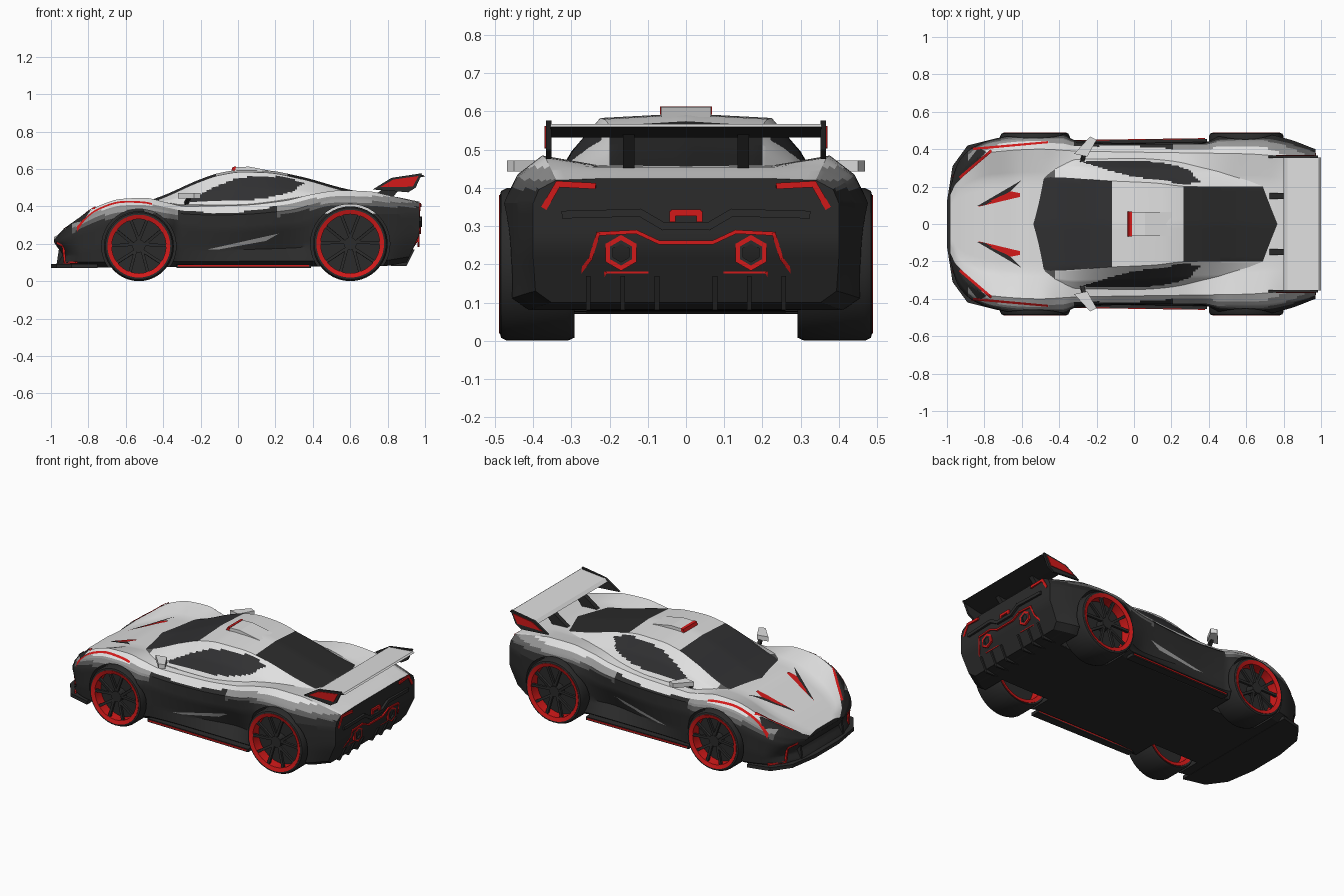
import bpy, bmesh, math
from mathutils import Vector

if "Cube" in bpy.data.objects:
    bpy.data.objects.remove(bpy.data.objects["Cube"])


def material(name, *rgb):
    m = bpy.data.materials.new(name)
    m.diffuse_color = (*rgb, 1)
    m.use_nodes = True
    m.node_tree.nodes["Principled BSDF"].inputs["Base Color"].default_value = m.diffuse_color
    return m


BLACK = material("black", .024, .024, .024)
DARK = material("dark grey", .11, .11, .11)
GREY = material("mid grey", .30, .30, .30)
WHITE = material("white", .74, .74, .74)
RED = material("red", .65, .01, .01)
GLASS = material("tinted glass", .03, .03, .032)
ALL = [BLACK, DARK, GREY, WHITE, RED, GLASS]


def make(name, verts, faces, mats, index=None, smooth=False):
    bm = bmesh.new()
    vs = [bm.verts.new(v) for v in verts]
    for n, f in enumerate(faces):
        face = bm.faces.new([vs[i] for i in f])
        face.material_index = index[n] if index else 0
    bmesh.ops.recalc_face_normals(bm, faces=bm.faces)
    me = bpy.data.meshes.new(name)
    bm.to_mesh(me)
    bm.free()
    ob = bpy.data.objects.new(name, me)
    bpy.context.collection.objects.link(ob)
    for m in mats:
        me.materials.append(m)
    if smooth:
        shade(ob)
    return ob


def shade(ob, angle=28):
    bpy.ops.object.select_all(action='DESELECT')
    ob.select_set(True)
    bpy.context.view_layer.objects.active = ob
    bpy.ops.object.shade_smooth_by_angle(angle=math.radians(angle))


def curve(*p):
    """Smooth monotone curve through (x, value) points."""
    d = [(b[1] - a[1]) / (b[0] - a[0]) for a, b in zip(p, p[1:])]
    m = [d[0]] + [2 * a * b / (a + b) if a * b > 0 else 0 for a, b in zip(d, d[1:])] + [d[-1]]

    def f(x):
        x = min(max(x, p[0][0]), p[-1][0])
        i = max(k for k in range(len(d)) if p[k][0] <= x)
        h = p[i + 1][0] - p[i][0]
        t = (x - p[i][0]) / h
        return (p[i][1] * (1 + 2 * t) * (1 - t) ** 2 + h * m[i] * t * (1 - t) ** 2
                + p[i + 1][1] * t * t * (3 - 2 * t) + h * m[i + 1] * t * t * (t - 1))
    return f


def loft(name, x0, x1, steps, half, k, rule, warp=lambda x, z: x):
    """Skin mirrored half profiles (y, z) along x; rule picks the colour of each face."""
    verts, faces, index = [], [], []
    for s in range(steps + 1):
        x = x0 + (x1 - x0) * s / steps
        key = half(x)
        pts = [(a[0] + (b[0] - a[0]) * t / k, a[1] + (b[1] - a[1]) * t / k)
               for a, b in zip(key, key[1:]) for t in range(k)] + [key[-1]]
        ring = pts + [(-y, z) for y, z in pts[-2:0:-1]]
        verts += [(warp(x, z), y, z) for y, z in ring]
    n, m = len(pts), len(ring)
    for s in range(steps):
        for i in range(m):
            f = [s * m + i, s * m + (i + 1) % m, (s + 1) * m + (i + 1) % m, (s + 1) * m + i]
            c = sum((Vector(verts[v]) for v in f), Vector()) / 4
            faces.append(f)
            index.append(rule(c.x, c.z, (i if i < n - 1 else m - 1 - i) // k))
    for o in (0, steps * m):
        for i in range(n - 1):
            f = [o + i, o + i + 1, o + (m - i - 1) % m, o + (m - i) % m]
            faces.append(list(dict.fromkeys(f)))
            index.append(0)
    return make(name, verts, faces, ALL, index, True)


def prism(name, poly, a, b, mat, axis='y', mirror=False):
    """Extrude a polygon along y (points are x, z) or z (points are x, y)."""
    verts, faces, n = [], [], len(poly)
    for sgn in ((1, -1) if mirror else (1,)):
        o = len(verts)
        for e in (a, b):
            verts += [(p, sgn * e, q) if axis == 'y' else (p, sgn * q, e) for p, q in poly]
        faces += [list(range(o, o + n)), list(range(o + n, o + 2 * n))]
        faces += [[o + i, o + (i + 1) % n, o + n + (i + 1) % n, o + n + i] for i in range(n)]
    return make(name, verts, faces, [mat])


def beams(name, path, r, mat, mirror=True):
    """Square bars along a 3D path."""
    verts, faces = [], []
    for sgn in ((1, -1) if mirror else (1,)):
        for p, q in zip(path, path[1:]):
            p, q = (Vector((v[0], sgn * v[1], v[2])) for v in (p, q))
            d = (q - p).normalized()
            u = d.cross(Vector((1, 0, 0)) if abs(d.x) < .9 else Vector((0, 1, 0))).normalized() * r
            w = d.cross(u)
            o = len(verts)
            verts += [e + v for e in (p - d * r * .5, q + d * r * .5) for v in (u + w, u - w, -u - w, w - u)]
            faces += [[o, o + 1, o + 2, o + 3], [o + 4, o + 5, o + 6, o + 7]]
            faces += [[o + i, o + (i + 1) % 4, o + 4 + (i + 1) % 4, o + 4 + i] for i in range(4)]
    return make(name, verts, faces, [mat])


def lathe(name, prof, cx, cz, sgn, mat, seg=40):
    """Spin a closed (radius, y) loop round a wheel axle."""
    n, verts, faces = len(prof), [], []
    for s in range(seg):
        a = math.tau * s / seg
        verts += [(cx + r * math.cos(a), sgn * y, cz + r * math.sin(a)) for r, y in prof]
        faces += [[s * n + i, s * n + (i + 1) % n, (s + 1) % seg * n + (i + 1) % n, (s + 1) % seg * n + i]
                  for i in range(n)]
    return make(name, verts, faces, [mat], smooth=True)


def drum(name, r, a, b, cx, cz, sgn, mat, seg=40):
    poly = [(cx + r * math.cos(math.tau * i / seg), cz + r * math.sin(math.tau * i / seg)) for i in range(seg)]
    return prism(name, poly, sgn * a, sgn * b, mat)


# Lower body: width, ridge and height curves along the car
W = curve((-.985, .20), (-.94, .33), (-.86, .41), (-.75, .455), (-.6, .478), (-.38, .483), (-.32, .45),
          (-.1, .44), (.38, .445), (.46, .47), (.7, .48), (.82, .455), (.97, .40))
WF = curve((-.985, .15), (-.9, .31), (-.75, .385), (-.5, .40), (-.3, .39), (.3, .38), (.6, .375), (.97, .34))
ZB = curve((-.985, .07), (-.3, .075), (.75, .08), (.97, .10))
ZW = curve((-.985, .20), (-.85, .26), (-.6, .33), (-.38, .31), (-.1, .28), (.3, .30), (.5, .36), (.97, .36))
ZF = curve((-.985, .22), (-.93, .275), (-.85, .335), (-.75, .40), (-.62, .44), (-.5, .445), (-.38, .42),
           (-.28, .40), (0, .405), (.25, .43), (.4, .465), (.55, .485), (.7, .48), (.8, .46), (.97, .42))
ZC = curve((-.985, .235), (-.9, .28), (-.75, .345), (-.57, .41), (-.4, .42), (0, .42), (.3, .45), (.6, .46),
           (.8, .455), (.97, .425))
SCOOP = curve((-.35, 0), (0, .03), (.25, .06), (.38, .03), (.45, 0))
PAINT = curve((-1, .25), (-.85, .33), (-.75, .375), (-.55, .41), (-.4, .40), (-.3, .375), (-.05, .365),
              (.15, .39), (.28, .415), (.4, .44), (.55, .455), (.97, .45))


def body_half(x):
    w, wf, zb, zw, zf, zc, s = (f(x) for f in (W, WF, ZB, ZW, ZF, ZC, SCOOP))
    return [(0, zb), (.88 * w, zb), (.985 * w, zb + .03), (w - s, zb + .45 * (zw - zb)), (w - .3 * s, zw),
            (.5 * (w + wf) + .015, .4 * zw + .6 * zf), (wf, zf), (.62 * wf, zc), (0, zc)]


def body_rule(x, z, seg):
    p = PAINT(x)
    if seg >= 6 or z > p:
        return 3
    if -.33 < x < .2 or x < -.88:
        return 0
    return 2 if z > p - .03 else 1 if z > p - .055 else 0


def body_warp(x, z):
    if x > .8:
        x -= (x - .8) * .4 * max(0, (.25 - z) / .15)
    elif x < -.85:
        x += (-.85 - x) * .35 * max(0, 1 - abs(z - .14) / .07)
    return x


body = loft("body", -.985, .97, 100, body_half, 5, body_rule, body_warp)

# Cabin and engine cover
ZR = curve((-.6, .395), (-.42, .45), (-.2, .545), (-.1, .578), (.02, .595), (.15, .592), (.33, .56),
           (.57, .495), (.8, .45))
WR = curve((-.6, .12), (-.45, .25), (-.12, .23), (.1, .22), (.3, .20), (.8, .20))
WB = curve((-.6, .16), (-.45, .30), (-.3, .345), (0, .35), (.2, .35), (.4, .34), (.8, .30))
WIN_TOP = curve((-.27, .43), (-.12, .505), (.03, .555), (.2, .56), (.36, .525))
WIN_LOW = curve((-.27, .425), (0, .43), (.25, .465), (.36, .525))


def cabin_half(x):
    zr, wr, wb = ZR(x), WR(x), WB(x)
    ze = zr - .012
    zl = min(.41, ze - .01)
    return [(0, .36), (wb, .36), (wb, zl), (.5 * (wb + wr) + .012, .5 * (zl + ze)), (wr, ze), (0, zr)]


def cabin_rule(x, z, seg):
    if seg == 4:
        return 5 if x < -.12 else 0 if x > .26 else 3
    if -.27 < x < .36 and WIN_LOW(x) < z < WIN_TOP(x):
        return 5
    return 1 if x < -.42 else 3


loft("cabin", -.6, .8, 110, cabin_half, 8, cabin_rule)

# Wheels, with wells cut from the body
for end, cx, r in (("front", -.53, .187), ("rear", .6, .2)):
    for side, sgn in (("left", -1), ("right", 1)):
        n = f"{end}_{side}_"
        cutter = drum("well_cutter", r + .012, .26, .6, cx, r, sgn, BLACK)
        cutter.hide_render = True
        mod = body.modifiers.new("well", 'BOOLEAN')
        mod.operation, mod.object, mod.solver = 'DIFFERENCE', cutter, 'EXACT'
        bpy.context.view_layer.objects.active = body
        bpy.ops.object.modifier_apply(modifier=mod.name)
        bpy.data.objects.remove(cutter)
        q = r - .02
        lathe(n + "tyre", [(q, .30), (r - .008, .292), (r, .31), (r, .468), (r - .008, .484), (q, .487)],
              cx, r, sgn, BLACK)
        lathe(n + "rim", [(q - .022, .482), (q + .001, .489), (q + .001, .294), (q - .022, .30)], cx, r, sgn, RED)
        drum(n + "brake_disc", q - .02, .38, .42, cx, r, sgn, BLACK)
        drum(n + "hub", .035, .41, .475, cx, r, sgn, BLACK, 12)
        for i in range(10):
            a = math.tau * (i // 2) / 5 + math.pi / 2
            b = a + (.3 if i % 2 else -.3)
            beams(n + "spoke", [(cx + .03 * math.cos(a), sgn * .465, r + .03 * math.sin(a)),
                                (cx + (q - .018) * math.cos(b), sgn * .472, r + (q - .018) * math.sin(b))],
                  .008, BLACK, False)


def body_top(x, y):
    h = body_half(x)[4:]
    for a, b in zip(h, h[1:]):
        if b[0] <= y <= a[0]:
            return a[1] + (b[1] - a[1]) * (a[0] - y) / max(a[0] - b[0], 1e-6)
    return h[0][1]


def body_side(x, z):
    h = body_half(x)[2:7]
    for a, b in zip(h, h[1:]):
        if a[1] <= z <= b[1]:
            return a[0] + (b[0] - a[0]) * (z - a[1]) / (b[1] - a[1])
    return h[0][0]


def decal(name, quad, mat, side=False, off=.005):
    """Thin panel laid on the body, on top (x, y) or on the flank (x, z), both sides."""
    verts, faces, nu, nv = [], [], 14, 4
    a, b, c, d = (Vector(p) for p in quad)
    for sgn in (1, -1):
        o = len(verts)
        for i in range(nu + 1):
            for j in range(nv + 1):
                p = a.lerp(b, i / nu).lerp(d.lerp(c, i / nu), j / nv)
                verts.append((p.x, sgn * (body_side(p.x, p.y) + off), p.y) if side
                             else (p.x, sgn * p.y, body_top(p.x, p.y) + off))
        faces += [[o + i * (nv + 1) + j, o + (i + 1) * (nv + 1) + j, o + (i + 1) * (nv + 1) + j + 1,
                   o + i * (nv + 1) + j + 1] for i in range(nu) for j in range(nv)]
    return make(name, verts, faces, [mat])


# Hood vents, headlights, fender stripes, door blades
decal("hood_vent", [(-.84, .095), (-.60, .235), (-.66, .175), (-.80, .10)], BLACK)
decal("hood_vent_trim", [(-.84, .09), (-.66, .175), (-.61, .165), (-.61, .145)], RED)
decal("headlight", [(-.965, .20), (-.79, .385), (-.83, .41), (-.97, .23)], BLACK)
decal("headlight_strip", [(-.93, .24), (-.76, .385), (-.765, .40), (-.935, .255)], RED, off=.008)
decal("fender_stripe", [(-.86, .395), (-.46, .432), (-.46, .443), (-.86, .408)], RED)
decal("door_blade", [(-.16, .17), (.22, .255), (.15, .215), (-.10, .17)], GREY, True)

# Splitter, side skirts, bumper trim
edge = [(-1, .12), (-.97, .31), (-.89, .42), (-.75, .455)]
prism("splitter", edge + [(x, -y) for x, y in edge[::-1]], .07, .092, BLACK, 'z')
prism("side_skirt", [(-.33, .40), (-.33, .445), (.39, .455), (.39, .40)], .07, .09, BLACK, 'z', True)
prism("skirt_stripe", [(-.32, .40), (-.32, .449), (.38, .459), (.38, .40)], .077, .085, RED, 'z', True)
beams("bumper_trim", [(-.965, .25, .205), (-.935, .31, .19), (-.925, .315, .10), (-.865, .405, .10)], .006, RED)
prism("bumper_fin", [(-.97, .09), (-.95, .22), (-.9, .22), (-.9, .09)], .20, .215, BLACK, mirror=True)

# Roof scoop and mirrors
prism("roof_scoop", [(-.03, .585), (-.02, .61), (.06, .612), (.2, .585)], -.065, .065, WHITE)
prism("scoop_mouth", [(-.036, .592), (-.028, .611), (-.01, .613), (-.015, .592)], -.068, .068, RED)
prism("mirror", [(-.32, .375), (-.25, .36), (-.2, .45), (-.235, .468)], .443, .472, WHITE, 'z', True)
beams("mirror_stalk", [(-.28, .33, .41), (-.26, .39, .45)], .01, BLACK)

# Rear wing
wing = prism("wing", [(.80, .535), (.82, .551), (.99, .567), (1.0, .56), (.87, .532)], -.355, .355, WHITE)
wing.data.materials.append(BLACK)
for f in wing.data.polygons:
    f.material_index = 0 if f.normal.z > .3 else 1
prism("wing_endplate", [(.72, .49), (.82, .552), (.985, .577), (.95, .50), (.91, .475)], .352, .366, BLACK,
      mirror=True)
prism("endplate_panel", [(.76, .503), (.83, .543), (.965, .562), (.935, .505)], .366, .37, RED, mirror=True)
prism("wing_strut", [(.70, .44), (.82, .44), (.91, .545), (.85, .545)], .135, .165, BLACK, mirror=True)

# Tail: lights, trim lines, hexagonal exhausts, diffuser
beams("tail_light", [(.965, .37, .35), (.968, .335, .41), (.972, .24, .405)], .008, RED)
beams("tail_trim", [(.885, .33, .11), (.955, .25, .215), (.972, .23, .28), (.974, .13, .285),
                    (.974, .07, .257), (.974, 0, .257)], .005, RED)
beams("tail_trim_inner", [(.89, .25, .11), (.935, .21, .18), (.935, .1, .18)], .004, RED)
beams("tail_bar", [(.972, .32, .33), (.975, .12, .335), (.975, .06, .30), (.975, 0, .30)], .01, BLACK)
beams("centre_light", [(.972, .035, .315), (.972, .035, .335), (.972, 0, .335)], .008, RED)
for sgn in (1, -1):
    hexes = []
    for rad in (.04, .031):
        hexes.append([(.965, sgn * .17 + rad * math.sin(math.tau * i / 6), .23 + rad * math.cos(math.tau * i / 6))
                      for i in range(7)])
    beams("exhaust_ring", hexes[0], .006, RED, False)
    beams("exhaust_pipe", hexes[1], .006, BLACK, False)
for y in (.07, .16, .25):
    prism("diffuser_fin", [(.72, .085), (.90, .08), (.945, .17), (.8, .17)], y, y + .012, BLACK, mirror=True)
shade(body)
